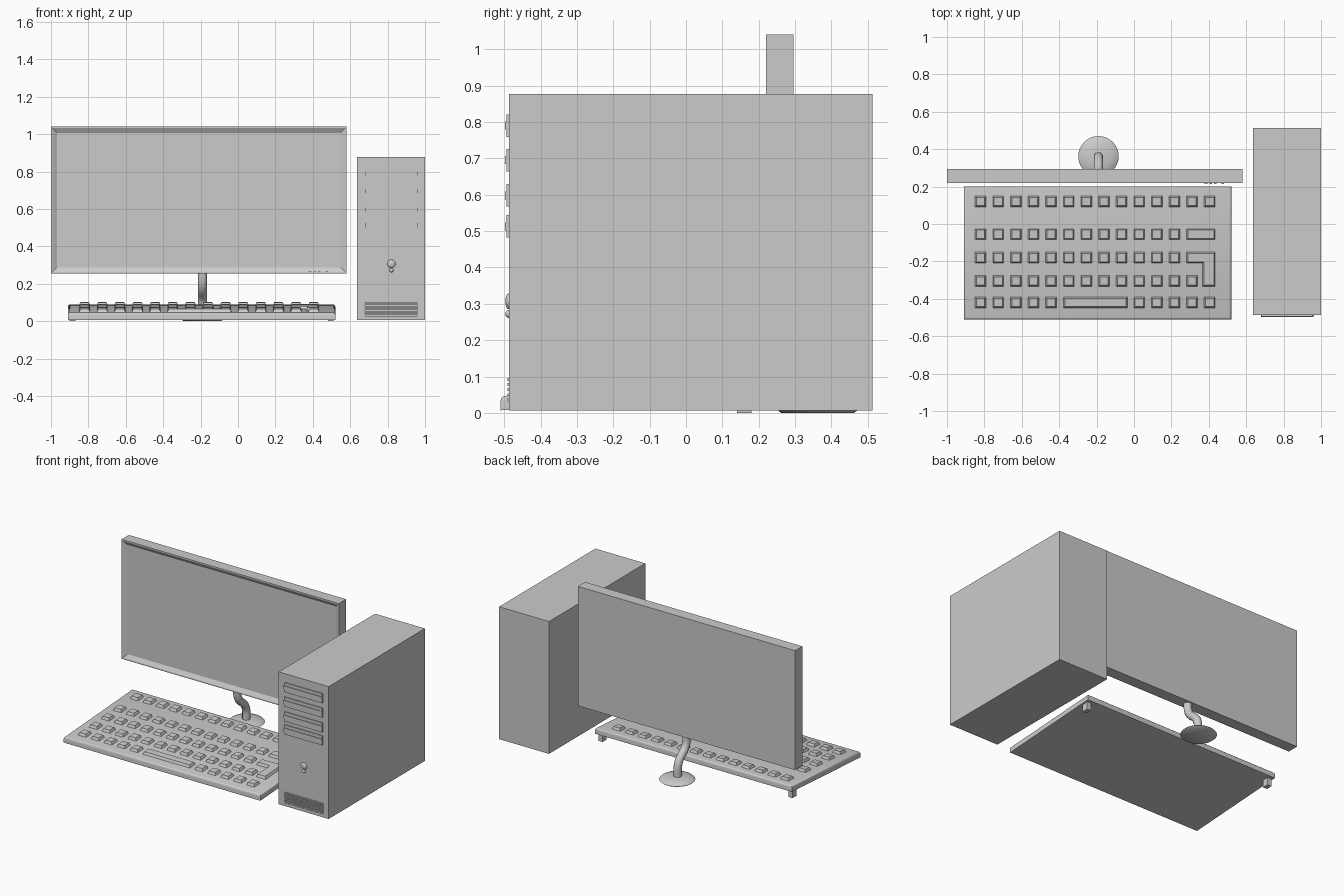
import bpy, bmesh, math
from mathutils import Vector

old = bpy.data.objects.get("Cube")
if old:
    bpy.data.objects.remove(old, do_unlink=True)

grey = bpy.data.materials.new("plain grey plastic")
grey.use_nodes = True
grey.diffuse_color = (0.6, 0.6, 0.6, 1)
grey.node_tree.nodes["Principled BSDF"].inputs["Base Color"].default_value = (0.6, 0.6, 0.6, 1)


def finish(bm, name, smooth=False):
    """Turn a bmesh into a named object."""
    bmesh.ops.recalc_face_normals(bm, faces=bm.faces)
    mesh = bpy.data.meshes.new(name)
    bm.to_mesh(mesh)
    bm.free()
    mesh.materials.append(grey)
    obj = bpy.data.objects.new(name, mesh)
    bpy.context.collection.objects.link(obj)
    if smooth:
        bpy.ops.object.select_all(action="DESELECT")
        obj.select_set(True)
        bpy.context.view_layer.objects.active = obj
        bpy.ops.object.shade_smooth_by_angle(angle=math.radians(40))
    return obj


def add_box(bm, x, y, z):
    """Add a box given its (low, high) range on each axis."""
    verts = bmesh.ops.create_cube(bm, size=1)["verts"]
    for v in verts:
        v.co = Vector(lo + (c + 0.5) * (hi - lo) for c, (lo, hi) in zip(v.co, (x, y, z)))
    return verts


def box(name, x, y, z):
    bm = bmesh.new()
    add_box(bm, x, y, z)
    return finish(bm, name)


def add_prism(bm, outline, z0, z1, taper):
    """Extrude an anticlockwise outline upwards, insetting its top by taper."""
    n = len(outline)
    top = []
    for i, p in enumerate(outline):
        a = (Vector(p) - Vector(outline[i - 1])).normalized()
        b = (Vector(outline[(i + 1) % n]) - Vector(p)).normalized()
        inward = Vector((-a.y - b.y, a.x + b.x))
        top.append(Vector(p) + inward * taper)
    low = [bm.verts.new((p[0], p[1], z0)) for p in outline]
    high = [bm.verts.new((p[0], p[1], z1)) for p in top]
    bm.faces.new(low[::-1])
    bm.faces.new(high)
    for i in range(n):
        j = (i + 1) % n
        bm.faces.new((low[i], low[j], high[j], high[i]))


def rect(x0, x1, y0, y1):
    return [(x0, y0), (x1, y0), (x1, y1), (x0, y1)]


def tilt(bm):
    """Raise the keyboard towards its rear edge."""
    for v in bm.verts:
        v.co.z += 0.062 * (v.co.y + 0.51)


# Monitor: slab with a sunken screen behind a sloping bezel
bm = bmesh.new()
add_box(bm, (-1, 0.58), (0.22, 0.295), (0.255, 1.04))
bm.normal_update()
front = min(bm.faces, key=lambda f: f.calc_center_median().y)
bmesh.ops.inset_region(bm, faces=[front], thickness=0.012)
bmesh.ops.inset_region(bm, faces=[front], thickness=0.035, depth=-0.015)
finish(bm, "monitor")

# Small buttons on the lower bezel
for i, x in enumerate((0.385, 0.41, 0.435, 0.475)):
    box(f"monitor_button_{i + 1}", (x - 0.007, x + 0.007), (0.213, 0.222), (0.258, 0.266))

# Stand: shallow domed foot
bm = bmesh.new()
profile = [(0, 0), (0.1, 0), (0.108, 0.006), (0.1, 0.013), (0.06, 0.023), (0, 0.028)]
verts = [bm.verts.new((r, 0, z)) for r, z in profile]
edges = [bm.edges.new(pair) for pair in zip(verts, verts[1:])]
bmesh.ops.spin(bm, geom=verts + edges, cent=(0, 0, 0), axis=(0, 0, 1),
               angle=math.tau, steps=32)
bmesh.ops.remove_doubles(bm, verts=bm.verts, dist=0.0001)
bmesh.ops.translate(bm, verts=bm.verts, vec=(-0.19, 0.362, 0))
finish(bm, "stand_foot", smooth=True)

# Stand: bent round neck
curve = bpy.data.curves.new("stand_neck", "CURVE")
curve.dimensions = "3D"
curve.bevel_depth = 0.025
curve.bevel_resolution = 4
curve.use_fill_caps = True
spline = curve.splines.new("BEZIER")
path = [(0.36, 0.01), (0.348, 0.11), (0.275, 0.19), (0.26, 0.28)]
spline.bezier_points.add(len(path) - 1)
for point, (y, z) in zip(spline.bezier_points, path):
    point.co = (-0.19, y, z)
    point.handle_left_type = point.handle_right_type = "AUTO"
curve.materials.append(grey)
neck = bpy.data.objects.new("stand_neck", curve)
bpy.context.collection.objects.link(neck)

# Keyboard body with softened upper edges
bm = bmesh.new()
add_box(bm, (-0.91, 0.52), (-0.51, 0.2), (0.007, 0.046))
rim = [e for e in bm.edges if all(v.co.z > 0.04 for v in e.verts)]
bmesh.ops.bevel(bm, geom=rim, offset=0.012, segments=3, profile=0.5, affect="EDGES")
tilt(bm)
finish(bm, "keyboard_body", smooth=True)

# Keys: rows as (y centre, filled columns)
bm = bmesh.new()
pitch, first, half = 0.0942, -0.82, 0.03
rows = [(0.12, range(14)), (-0.055, range(12)), (-0.18, range(12)),
        (-0.305, range(13)), (-0.42, [*range(5), *range(9, 14)])]
outlines = []
for y, columns in rows:
    for c in columns:
        x = first + c * pitch
        outlines.append(rect(x - half, x + half, y - half, y + half))
outlines.append(rect(0.28, 0.435, -0.085, -0.025))
outlines.append(rect(-0.378, -0.035, -0.45, -0.39))
outlines.append([(0.365, -0.335), (0.435, -0.335), (0.435, -0.15),
                 (0.28, -0.15), (0.28, -0.21), (0.365, -0.21)])
for outline in outlines:
    add_prism(bm, outline, 0.044, 0.062, 0.008)
tilt(bm)
finish(bm, "keys")

# Rear keyboard feet
for side, x in (("right", -0.885), ("left", 0.495)):
    box(f"keyboard_foot_{side}", (x - 0.015, x + 0.015), (0.14, 0.18), (0, 0.055))

# Tower case with a recessed vent
tower = box("tower_case", (0.637, 1), (-0.487, 0.513), (0.007, 0.877))
cutter = box("vent_cutter", (0.68, 0.96), (-0.55, -0.472), (0.028, 0.1))
cutter.hide_render = True
cutter.hide_viewport = True
cut = tower.modifiers.new("vent recess", "BOOLEAN")
cut.operation = "DIFFERENCE"
cut.solver = "EXACT"
cut.object = cutter
for i in range(5):
    z = 0.036 + i * 0.014
    box(f"vent_slat_{i + 1}", (0.678, 0.962), (-0.491, -0.47), (z - 0.004, z + 0.004))

# Drive bays: plate with a raised central ridge
for i, z in enumerate((0.79, 0.695, 0.598, 0.513)):
    bm = bmesh.new()
    add_box(bm, (0.682, 0.958), (-0.494, -0.48), (z - 0.031, z + 0.031))
    add_box(bm, (0.68, 0.96), (-0.498, -0.48), (z - 0.011, z + 0.011))
    finish(bm, f"drive_bay_{i + 1}")

# Power button and indicator light
for name, z, radius in (("power_button", 0.307, 0.022), ("indicator_light", 0.272, 0.011)):
    bm = bmesh.new()
    bmesh.ops.create_uvsphere(bm, u_segments=24, v_segments=12, radius=radius)
    for v in bm.verts:
        v.co = Vector((0.82 + v.co.x, -0.487 + v.co.y * 0.01 / radius, z + v.co.z))
    finish(bm, name, smooth=True)
